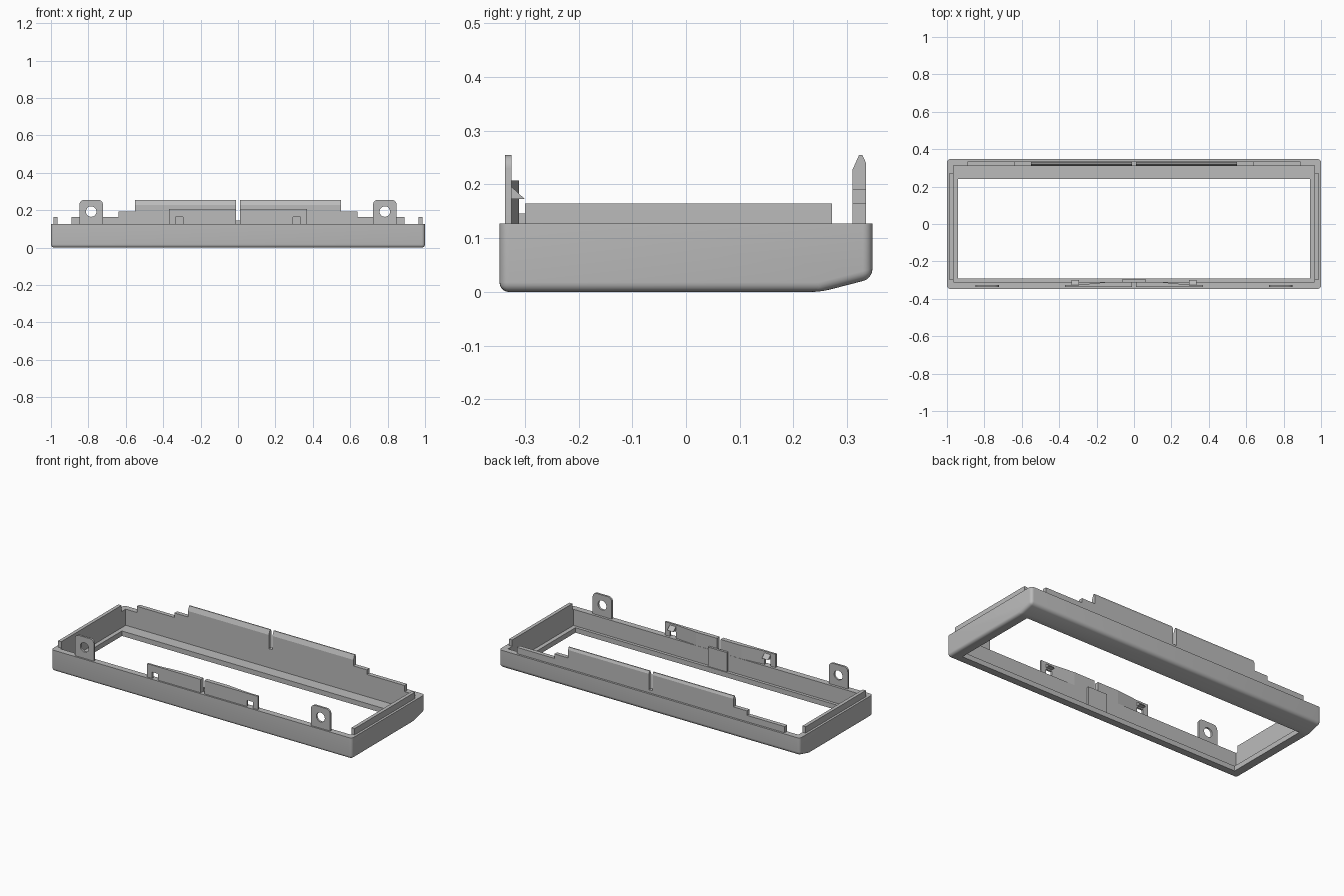
import bpy, bmesh, math
from mathutils import Vector

if "Cube" in bpy.data.objects:
    bpy.data.objects.remove(bpy.data.objects["Cube"])

grey = bpy.data.materials.new("plain grey")
grey.use_nodes = True
grey.diffuse_color = (0.5, 0.5, 0.5, 1)
grey.node_tree.nodes["Principled BSDF"].inputs["Base Color"].default_value = (0.5, 0.5, 0.5, 1)


def prism(name, points, axis, lo, hi, bevel=0.0):
    """Extrude a 2D outline along one axis; the outline uses the other two axes in order."""
    def place(p, t):
        c = list(p)
        c.insert("xyz".index(axis), t)
        return Vector(c)
    bm = bmesh.new()
    face = bm.faces.new([bm.verts.new(place(p, lo)) for p in points])
    ext = bmesh.ops.extrude_face_region(bm, geom=[face])
    verts = [v for v in ext["geom"] if isinstance(v, bmesh.types.BMVert)]
    bmesh.ops.translate(bm, verts=verts, vec=place((0, 0), hi - lo))
    bmesh.ops.recalc_face_normals(bm, faces=bm.faces)
    if bevel:
        top = max(v.co.z for v in bm.verts)
        edges = [e for e in bm.edges if min(v.co.z for v in e.verts) < top - 0.001]
        bmesh.ops.bevel(bm, geom=edges, offset=bevel, segments=5, profile=0.5, affect='EDGES')
    mesh = bpy.data.meshes.new(name)
    bm.to_mesh(mesh)
    bm.free()
    mesh.materials.append(grey)
    ob = bpy.data.objects.new(name, mesh)
    bpy.context.collection.objects.link(ob)
    return ob


def box(name, x0, x1, y0, y1, z0, z1):
    return prism(name, [(x0, y0), (x1, y0), (x1, y1), (x0, y1)], "z", z0, z1)


def cut(ob, cutter):
    """Subtract the cutter from the object and delete the cutter."""
    cutter.hide_render = True
    mod = ob.modifiers.new("cut", "BOOLEAN")
    mod.operation = "DIFFERENCE"
    mod.solver = "EXACT"
    mod.object = cutter
    bpy.context.view_layer.objects.active = ob
    bpy.ops.object.modifier_apply(modifier=mod.name)
    bpy.data.objects.remove(cutter)


def smooth(ob):
    bpy.ops.object.select_all(action="DESELECT")
    ob.select_set(True)
    bpy.context.view_layer.objects.active = ob
    bpy.ops.object.shade_smooth_by_angle(angle=math.radians(30))


RIM = 0.127
Y = 0.347

# Bezel frame: rounded tray with a sloped rear underside, hollowed and opened
frame = prism("bezel_frame", [(-Y, 0), (0.25, 0), (Y, 0.025), (Y, RIM), (-Y, RIM)],
              "x", -1, 1, bevel=0.018)
cut(frame, box("cavity", -0.965, 0.965, -0.31, 0.312, 0.03, 0.3))
cut(frame, box("opening", -0.94, 0.94, -0.292, 0.24, -0.1, 0.1))
smooth(frame)

# Rear wall: low and middle steps, then tall chamfered flaps either side of a slot
box("rear_wall_low_step", -0.89, 0.89, 0.31, 0.335, 0.1, 0.145)
flap = [(0.31, 0.12), (0.335, 0.12), (0.335, 0.24), (0.328, 0.255), (0.322, 0.255), (0.31, 0.228)]
for side, s in (("left", 1), ("right", -1)):
    inner = 0.012 * s
    prism("rear_flap_" + side, flap, "x", *sorted((inner, 0.55 * s)))
    prism("rear_steps_" + side,
          [(0.55 * s, 0.12), (0.89 * s, 0.12), (0.89 * s, 0.165),
           (0.64 * s, 0.165), (0.64 * s, 0.192), (0.55 * s, 0.192)], "y", 0.31, 0.335)

    # Side rail on the end wall
    box("side_rail_" + side, *sorted((0.965 * s, 0.986 * s)), -0.3, 0.272, 0.1, 0.165)

    # Front clip panel: thick near the middle, thin at the end, with a small window
    prism("clip_panel_" + side,
          [(inner, -0.337), (0.295 * s, -0.337), (0.295 * s, -0.325),
           (0.15 * s, -0.311), (inner, -0.311)], "z", 0.12, 0.207)
    prism("clip_end_" + side,
          [(0.295 * s, 0.165), (0.335 * s, 0.165), (0.335 * s, 0.12),
           (0.368 * s, 0.12), (0.368 * s, 0.207), (0.295 * s, 0.207)], "y", -0.337, -0.325)
    prism("clip_hook_" + side, [(-0.327, 0.173), (-0.3, 0.173), (-0.327, 0.198)],
          "x", *sorted((0.295 * s, 0.335 * s)))

    # Screw ear with rounded top corners and a round hole
    cx, half, top, r = 0.785 * s, 0.063, 0.255, 0.025
    outline = [(cx - half, 0.11), (cx + half, 0.11)]
    for corner, start in ((cx + half - r, 0), (cx - half + r, 90)):
        for i in range(7):
            a = math.radians(start + 15 * i)
            outline.append((corner + r * math.cos(a), top - r + r * math.sin(a)))
    ear = prism("screw_ear_" + side, outline, "y", -0.337, -0.325)
    ring = [math.tau * i / 32 for i in range(32)]
    cut(ear, prism("ear_hole", [(cx + 0.028 * math.cos(a), 0.193 + 0.028 * math.sin(a)) for a in ring],
                   "y", -0.4, -0.25))
    smooth(ear)

# Stop block inside the middle of the front wall
box("front_stop_block", -0.063, 0.063, -0.312, -0.298, 0.02, 0.146)
